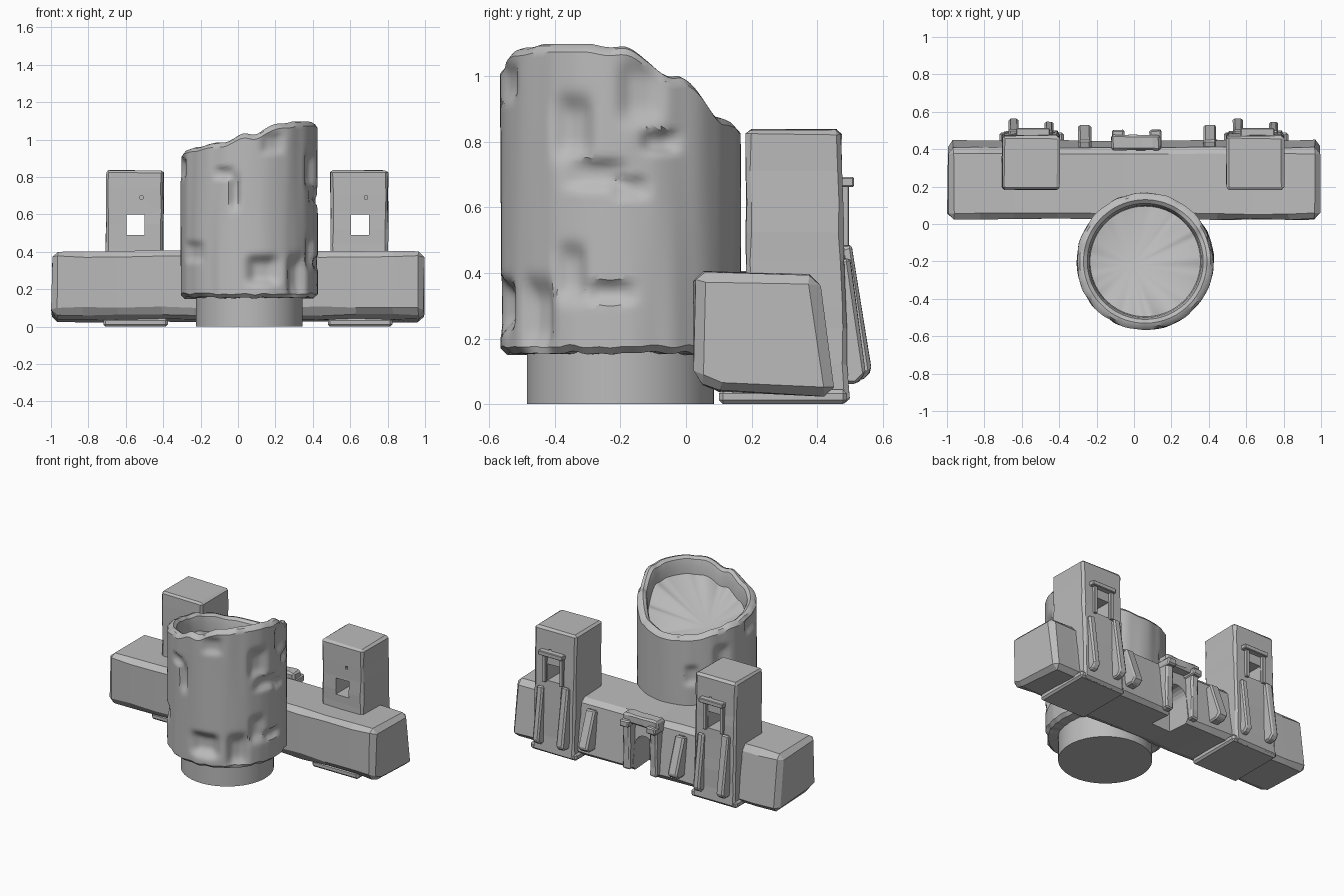
import bpy, bmesh, math, random
from mathutils import Vector, noise

random.seed(4)
if "Cube" in bpy.data.objects:
    bpy.data.objects.remove(bpy.data.objects["Cube"], do_unlink=True)

stone = bpy.data.materials.new("grey stone")
stone.use_nodes = True
GREY = (0.5, 0.5, 0.5, 1)
stone.diffuse_color = GREY
stone.node_tree.nodes["Principled BSDF"].inputs["Base Color"].default_value = GREY


def finish(bm, name, smooth=None):
    bmesh.ops.recalc_face_normals(bm, faces=bm.faces[:])
    mesh = bpy.data.meshes.new(name)
    bm.to_mesh(mesh)
    bm.free()
    mesh.materials.append(stone)
    ob = bpy.data.objects.new(name, mesh)
    bpy.context.collection.objects.link(ob)
    bpy.ops.object.select_all(action="DESELECT")
    bpy.context.view_layer.objects.active = ob
    ob.select_set(True)
    if smooth:
        bpy.ops.object.shade_smooth_by_angle(angle=math.radians(smooth))
    return ob


def prism(name, profile, a, b, along="x", bevel=0.0, chip=0.0, slices=0, cut_axis=0):
    """Extrude a (y,z) or (x,z) profile, then bevel and chip its edges."""
    bm = bmesh.new()
    place = (lambda p, t: (t, p[0], p[1])) if along == "x" else (lambda p, t: (p[0], t, p[1]))
    face = bm.faces.new([bm.verts.new(place(p, a)) for p in profile])
    ext = bmesh.ops.extrude_face_region(bm, geom=[face])
    step = Vector(place((0, 0), b - a))
    for v in ext["geom"]:
        if isinstance(v, bmesh.types.BMVert):
            v.co += step
    bmesh.ops.recalc_face_normals(bm, faces=bm.faces[:])
    # Slices give the long edges points to be chipped at
    lo = min(v.co[cut_axis] for v in bm.verts)
    hi = max(v.co[cut_axis] for v in bm.verts)
    normal = Vector((0, 0, 0))
    normal[cut_axis] = 1
    for i in range(slices):
        t = (i + 1 + random.uniform(-0.3, 0.3)) / (slices + 1)
        bmesh.ops.bisect_plane(bm, geom=bm.verts[:] + bm.edges[:] + bm.faces[:],
                               plane_co=normal * (lo + (hi - lo) * t), plane_no=normal)
    if bevel:
        sharp = [e for e in bm.edges if e.calc_face_angle(0) > 0.5]
        bmesh.ops.bevel(bm, geom=sharp, offset=bevel, segments=1, affect="EDGES")
    mid = Vector((sum(v.co.x for v in bm.verts), sum(v.co.y for v in bm.verts),
                  sum(v.co.z for v in bm.verts))) / len(bm.verts)
    if chip:
        for v in bm.verts:
            for k in range(3):
                v.co[k] -= math.copysign(random.uniform(0, chip), v.co[k] - mid[k])
    return finish(bm, name)


def box(name, x, y, z, **kw):
    return prism(name, [(y[0], z[0]), (y[1], z[0]), (y[1], z[1]), (y[0], z[1])], *x, **kw)


def carve(ob, cutter):
    mod = ob.modifiers.new("carve", "BOOLEAN")
    mod.operation, mod.solver, mod.object = "DIFFERENCE", "EXACT", cutter
    bpy.context.view_layer.objects.active = ob
    bpy.ops.object.modifier_apply(modifier=mod.name)
    bpy.data.objects.remove(cutter, do_unlink=True)


# Long wall with an arched doorway in the back
wall = prism("long_wall", [(0.02, 0.41), (0.02, 0.07), (0.1, 0.035), (0.455, 0.02), (0.41, 0.4)],
             -1, 1, bevel=0.03, chip=0.01, slices=9)
arch = [(-0.055, -0.1), (0.085, -0.1)]
arch += [(0.015 + 0.07 * math.cos(math.pi * i / 10), 0.2 + 0.07 * math.sin(math.pi * i / 10))
         for i in range(11)]
carve(wall, prism("arch_cutter", arch, 0.27, 0.6, along="y"))

# Door frame
for x in (-0.085, 0.115):
    box("door_post", (x - 0.03, x + 0.03), (0.37, 0.48), (0.04, 0.36),
        bevel=0.01, chip=0.006, slices=3, cut_axis=2)
    box("lintel_end", (x - 0.035, x + 0.035), (0.4, 0.505), (0.335, 0.385), bevel=0.008, chip=0.004)
box("door_lintel", (-0.125, 0.145), (0.39, 0.48), (0.355, 0.425), bevel=0.012, chip=0.006, slices=4)


def buttress(name, x, width, y_top, y_foot, z_top, z_foot):
    prism(name, [(y_top - 0.06, z_top - 0.02), (y_top, z_top), (y_foot, z_foot + 0.03),
                 (y_foot - 0.03, z_foot), (y_foot - 0.13, z_foot)],
          x - width / 2, x + width / 2, bevel=0.01, chip=0.004)


# Two identical pylons with window, lintel, foot plate and leaning buttresses
for dx in (0, 1.2):
    pylon = prism("pylon", [(0.18, 0), (0.18, 0.84), (0.475, 0.84), (0.5, 0)],
                  dx - 0.71, dx - 0.395, bevel=0.014, chip=0.007, slices=7, cut_axis=2)
    carve(pylon, box("window_cutter", (dx - 0.597, dx - 0.5), (0, 0.7), (0.49, 0.6)))
    for y in ((0.1, 0.21), (0.46, 0.6)):
        carve(pylon, box("hole_cutter", (dx - 0.525, dx - 0.507), y, (0.682, 0.7)))
    box("window_lintel", (dx - 0.63, dx - 0.45), (0.46, 0.512), (0.662, 0.692), bevel=0.004)
    for x in (-0.612, -0.485):
        box("window_jamb", (dx + x - 0.012, dx + x + 0.012), (0.46, 0.497), (0.48, 0.665), bevel=0.003)
    box("foot_plate", (dx - 0.72, dx - 0.375), (0.1, 0.49), (0, 0.045), bevel=0.012)
    buttress("tall_buttress", dx - 0.645, 0.056, 0.505, 0.568, 0.49, 0.07)
    buttress("slim_buttress", dx - 0.455, 0.052, 0.5, 0.55, 0.45, 0.06)
for x in (-0.263, 0.405):
    buttress("wall_buttress", x, 0.072, 0.445, 0.535, 0.36, 0.09)

# Plain drum under the tower
CX, CY = 0.06, -0.2
bm = bmesh.new()
bmesh.ops.create_cone(bm, cap_ends=True, segments=64, radius1=0.285, radius2=0.285, depth=0.25)
bmesh.ops.translate(bm, vec=(CX, CY, 0.125), verts=bm.verts)
finish(bm, "tower_drum", 40)

# Broken rim height every 30 degrees, starting at +x
RIM = [1.09, 1.0, 0.88, 0.85, 0.86, 0.9, 0.93, 0.96, 0.985, 1.03, 1.09, 1.1]
# Gouges and bulges: angle, height, angular width, height width, depth
DENTS = [(-24, 0.84, 9, 0.09, 0.035), (20, 0.8, 9, 0.03, 0.03), (-12, 0.7, 14, 0.04, 0.03),
         (5, 0.66, 8, 0.03, 0.02), (-102, 0.72, 4, 0.09, 0.025), (-112, 0.82, 8, 0.03, 0.02),
         (-78, 0.3, 13, 0.07, 0.05), (-45, 0.27, 9, 0.1, 0.04), (-25, 0.4, 7, 0.08, 0.03),
         (-5, 0.34, 11, 0.03, 0.025), (10, 0.95, 10, 0.09, 0.03), (-70, 0.98, 9, 0.05, 0.02),
         (150, 0.7, 7, 0.08, 0.025), (190, 0.85, 10, 0.05, 0.025), (215, 0.4, 12, 0.05, 0.02),
         (120, 0.6, 6, 0.06, 0.02)]
SEG, ROWS = 144, 56


def rim_height(deg):
    t = (deg % 360) / 30
    i, f = int(t), t - int(t)
    f = f * f * (3 - 2 * f)
    bump = noise.noise(Vector((4 * math.cos(math.radians(deg)), 4 * math.sin(math.radians(deg)), 3)))
    return min(1.098, RIM[i % 12] * (1 - f) + RIM[(i + 1) % 12] * f + 0.015 * bump)


def outer_radius(deg, z):
    a = math.radians(deg)
    r = 0.366 + 0.006 * noise.noise(Vector((5 * math.cos(a), 5 * math.sin(a), 1.2 * z)))
    for da, dz, wa, wz, depth in DENTS:
        off = (deg - da + 180) % 360 - 180
        r -= depth * math.exp(-(off / wa) ** 4 - ((z - dz) / wz) ** 4)
    return r


# Tower shell: outside wall, rounded rim and hollow dish in one skin
bm = bmesh.new()
rings = []
for s in range(SEG):
    deg = s * 360 / SEG
    a, top = math.radians(deg), rim_height(deg)
    foot = 0.155 + 0.012 * noise.noise(Vector((6 * math.cos(a), 6 * math.sin(a), 9)))
    path = [(0.27, foot), (0.345, foot)]
    for j in range(ROWS + 1):
        z = foot + 0.02 + (top - foot - 0.045) * j / ROWS
        path.append((outer_radius(deg, z), z))
    path += [(0.35, top - 0.006), (0.33, top), (0.31, top - 0.015), (0.3, top - 0.05), (0.295, top - 0.11)]
    rings.append([bm.verts.new((CX + r * math.cos(a), CY + r * math.sin(a), z)) for r, z in path])
centre = bm.verts.new((-0.01, -0.22, 0.77))
for s in range(SEG):
    one, two = rings[s], rings[(s + 1) % SEG]
    for j in range(len(one) - 1):
        bm.faces.new((one[j], two[j], two[j + 1], one[j + 1]))
    bm.faces.new((one[-1], two[-1], centre))
bm.faces.new([r[0] for r in rings])
finish(bm, "tower_shell", 35)
